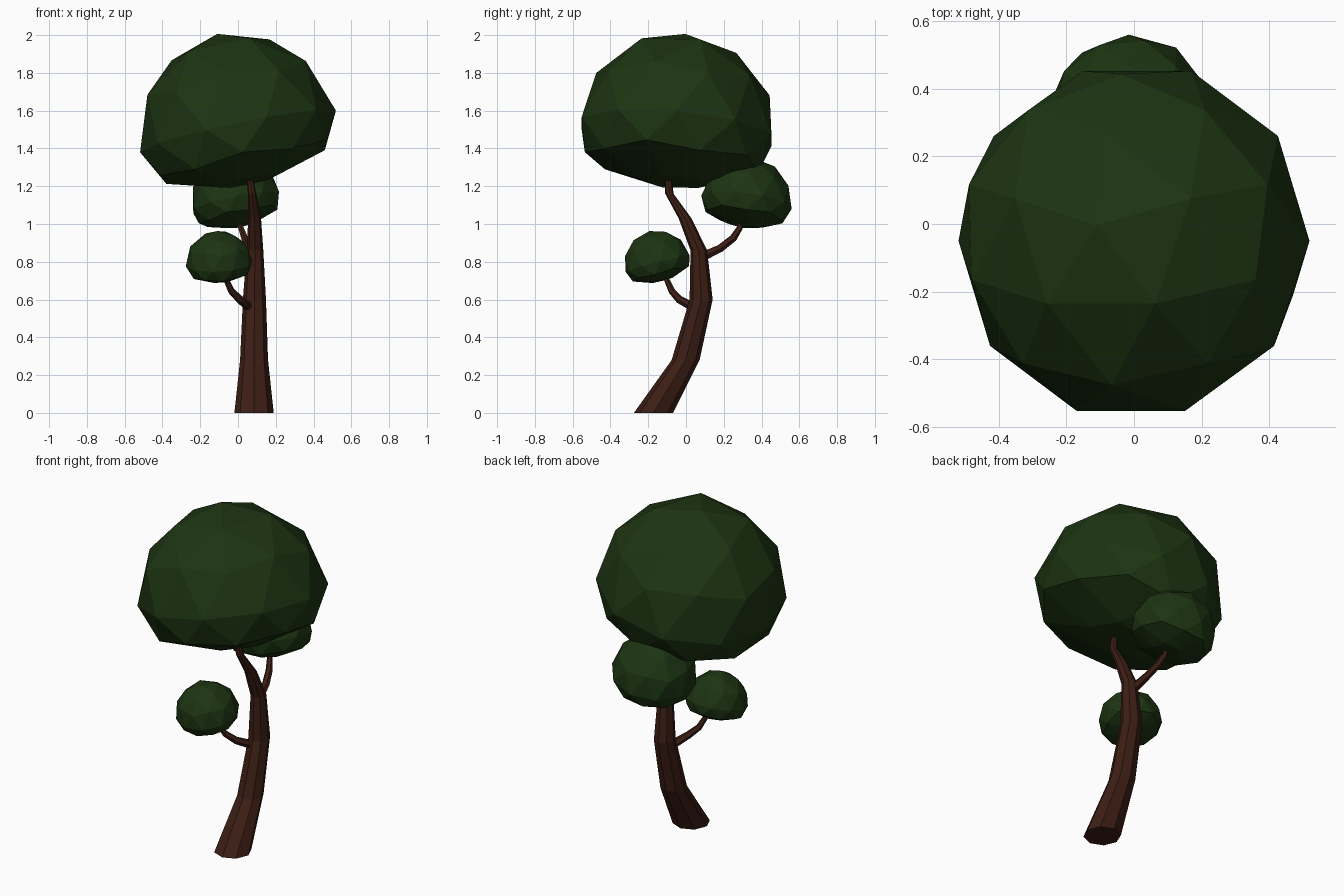
import bpy, bmesh, math
from mathutils import Vector, Matrix, Quaternion

if "Cube" in bpy.data.objects:
    bpy.data.objects.remove(bpy.data.objects["Cube"])


def material(name, rgb):
    m = bpy.data.materials.new(name)
    m.diffuse_color = (*rgb, 1)
    m.use_nodes = True
    m.node_tree.nodes["Principled BSDF"].inputs["Base Color"].default_value = m.diffuse_color
    return m


LEAF = material("leaf_green", (0.012, 0.035, 0.006))
BARK = material("bark_brown", (0.045, 0.013, 0.007))


def finish(name, bm, mat):
    bmesh.ops.recalc_face_normals(bm, faces=bm.faces)
    me = bpy.data.meshes.new(name)
    bm.to_mesh(me)
    bm.free()
    me.materials.append(mat)
    ob = bpy.data.objects.new(name, me)
    bpy.context.collection.objects.link(ob)
    return ob


def foliage(name, centre, radius, tilt_x, tilt_y, spin=90):
    """Low-poly ball with a flattened underside, tilted."""
    bm = bmesh.new()
    bmesh.ops.create_icosphere(bm, subdivisions=2, radius=1)
    for v in bm.verts:
        if v.co.z < -0.7:
            v.co = (v.co.x * 0.62, v.co.y * 0.62, -0.515)
        elif v.co.z < -0.1:
            v.co.z *= 0.65
    rot = (Matrix.Rotation(math.radians(tilt_y), 4, 'Y')
           @ Matrix.Rotation(math.radians(tilt_x), 4, 'X')
           @ Matrix.Rotation(math.radians(spin), 4, 'Z'))
    bm.transform(Matrix.Translation(centre) @ rot @ Matrix.Scale(radius, 4))
    return finish(name, bm, LEAF)


def limb(name, path, sides, level=False):
    """Tapered tube through (x, y, z, radius) points."""
    bm = bmesh.new()
    pts = [Vector(p[:3]) for p in path]
    rings = []
    for i, p in enumerate(path):
        d = pts[min(i + 1, len(pts) - 1)] - pts[max(i - 1, 0)]
        q = Quaternion() if level else d.to_track_quat('Z', 'Y')
        ring = []
        for k in range(sides):
            a = math.tau * k / sides
            ring.append(bm.verts.new(pts[i] + q @ Vector(
                (math.cos(a) * p[3], math.sin(a) * p[3], 0))))
        rings.append(ring)
    for a, b in zip(rings, rings[1:]):
        for k in range(sides):
            n = (k + 1) % sides
            bm.faces.new((a[k], a[n], b[n], b[k]))
    bm.faces.new(rings[0][::-1])
    bm.faces.new(rings[-1])
    return finish(name, bm, BARK)


# Leaning trunk
limb("trunk", [(0.085, -0.172, 0, 0.104), (0.085, -0.002, 0.28, 0.074),
               (0.087, 0.08, 0.6, 0.061), (0.09, 0.068, 0.86, 0.044),
               (0.088, -0.005, 1.03, 0.034), (0.075, -0.088, 1.16, 0.022),
               (0.06, -0.095, 1.26, 0.018)], 8, level=True)

# Side branches
limb("back_branch", [(0.08, 0.07, 0.82, 0.028), (0.06, 0.18, 0.87, 0.022),
                     (0.035, 0.25, 0.925, 0.02), (0.015, 0.285, 0.98, 0.016),
                     (0.01, 0.295, 1.04, 0.014)], 6)
limb("front_branch", [(0.06, 0.04, 0.56, 0.025), (0.01, -0.035, 0.60, 0.021),
                      (-0.035, -0.075, 0.645, 0.018), (-0.06, -0.1, 0.70, 0.015),
                      (-0.07, -0.11, 0.76, 0.013)], 6)

# Foliage clumps
foliage("main_canopy", (0, -0.05, 1.49), 0.53, -5, -12)
foliage("back_clump", (-0.01, 0.32, 1.115), 0.242, -8, -12, 75)
foliage("front_clump", (-0.1, -0.15, 0.79), 0.178, 14, -3, 60)
